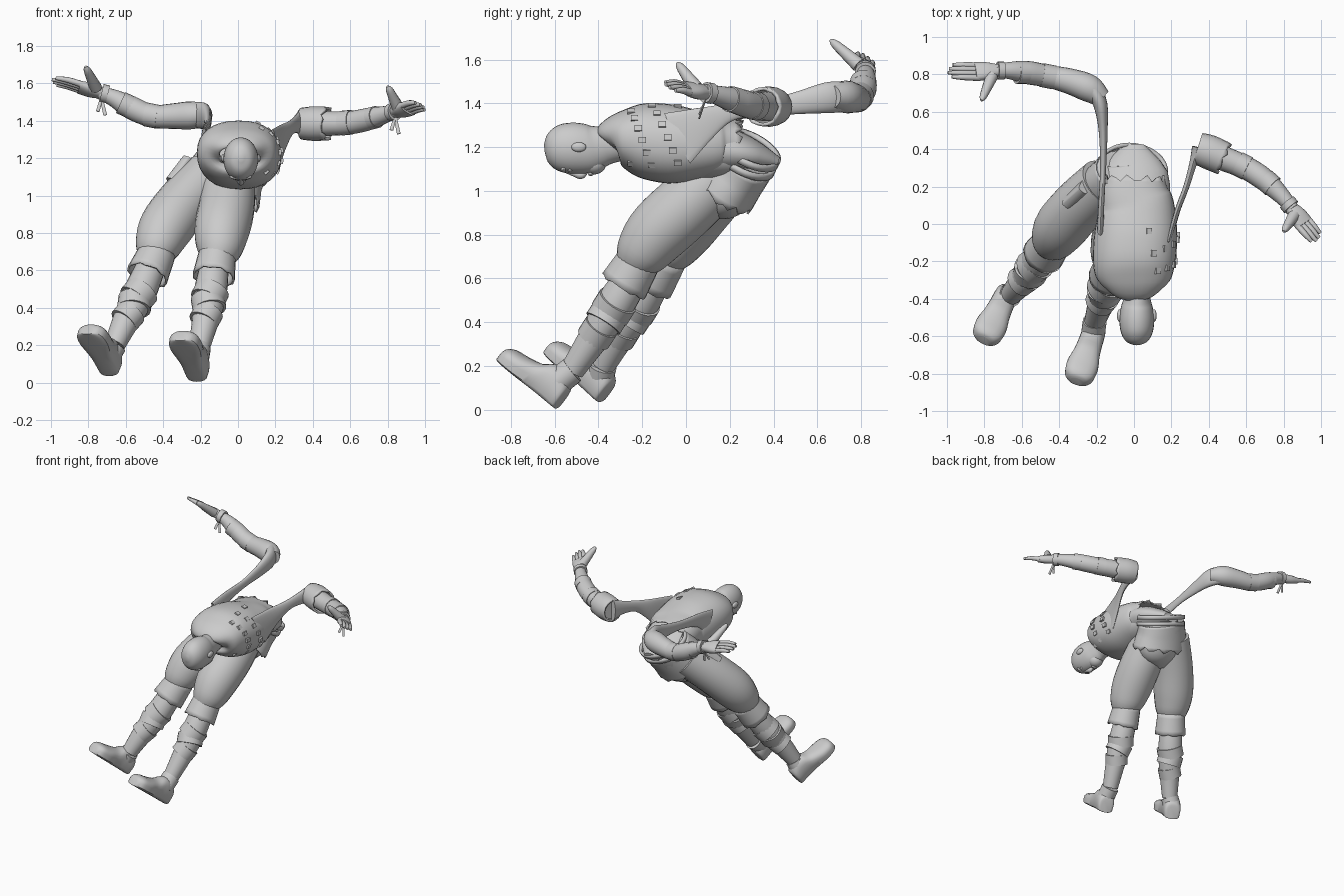
import bpy, bmesh, math
from mathutils import Vector, Matrix

if "Cube" in bpy.data.objects:
    bpy.data.objects.remove(bpy.data.objects["Cube"], do_unlink=True)

grey = bpy.data.materials.new("plain grey")
grey.use_nodes = True
grey.diffuse_color = (0.6, 0.6, 0.6, 1)
grey.node_tree.nodes["Principled BSDF"].inputs["Base Color"].default_value = grey.diffuse_color

UP, BACK, SIDE = Vector((0, 0, 1)), Vector((0, 1, 0)), Vector((1, 0, 0))


def finish(name, bm, thickness=0.0, angle=40):
    """Turn a bmesh into a shaded, coloured object."""
    bmesh.ops.recalc_face_normals(bm, faces=bm.faces)
    mesh = bpy.data.meshes.new(name)
    bm.to_mesh(mesh)
    bm.free()
    mesh.materials.append(grey)
    obj = bpy.data.objects.new(name, mesh)
    bpy.context.collection.objects.link(obj)
    if thickness:
        solid = obj.modifiers.new("cloth thickness", 'SOLIDIFY')
        solid.thickness = thickness
    bpy.ops.object.select_all(action='DESELECT')
    obj.select_set(True)
    bpy.context.view_layer.objects.active = obj
    bpy.ops.object.shade_smooth_by_angle(angle=math.radians(angle))
    return obj


def smooth_rows(rows, steps):
    """Catmull-Rom interpolation of section rows."""
    rows = [Vector(r) for r in rows]
    out = []
    for i in range(len(rows) - 1):
        a, b, c, d = (rows[max(0, min(len(rows) - 1, i + k))] for k in (-1, 0, 1, 2))
        for s in range(steps):
            t = s / steps
            out.append(b + (c - a) * (t / 2) + (a * 2 - b * 5 + c * 4 - d) * (t * t / 2)
                       + (b * 3 - a - c * 3 + d) * (t ** 3 / 2))
    return out + [rows[-1]]


def loft(name, rows, up=UP, sides=20, steps=4, power=1.0, under=None, axis=None, caps=True, thickness=0.0, jag=0.0):
    """Skin elliptical sections (x, y, z, half width, half depth) along a path."""
    rows = smooth_rows(rows, steps)
    centres = [Vector(r[:3]) for r in rows]
    bm, rings = bmesh.new(), []
    for i, row in enumerate(rows):
        along = axis or (centres[min(i + 1, len(rows) - 1)] - centres[max(i - 1, 0)]).normalized()
        u = along.cross(up).normalized()
        v = u.cross(along)
        ring = []
        for k in range(sides):
            a = math.tau * k / sides
            c, s = math.cos(a), math.sin(a)
            p = u * math.copysign(abs(c) ** power, c) * row[3]
            p += v * math.copysign(abs(s) ** (under if under and s < 0 else power), s) * row[4]
            if jag and i == len(rows) - 1:
                p += along * jag * math.sin(k * 2.3)
            ring.append(bm.verts.new(centres[i] + p))
        rings.append(ring)
    for lower, upper in zip(rings, rings[1:]):
        for k in range(sides):
            n = (k + 1) % sides
            bm.faces.new((lower[k], lower[n], upper[n], upper[k]))
    if caps:
        bm.faces.new(rings[0])
        bm.faces.new(rings[-1])
    return finish(name, bm, thickness)


def tube(name, points, up=UP, **options):
    """Round loft from (x, y, z, radius) points."""
    return loft(name, [(*p, p[-1]) for p in points], up, **options)


def ball(name, centre, size):
    bm = bmesh.new()
    bmesh.ops.create_uvsphere(bm, u_segments=20, v_segments=12, radius=1)
    bmesh.ops.transform(bm, matrix=Matrix.LocRotScale(Vector(centre), None, Vector(size)), verts=bm.verts)
    return finish(name, bm)


def band(name, centre, axis, radius, width, up=UP):
    """Short strap around a limb."""
    centre, half = Vector(centre), Vector(axis).normalized() * width / 2
    return tube(name, [(*(centre - half), radius), (*(centre + half), radius)], up, steps=1)


def leg(side, thigh, cuff, calf, heel, toe):
    tube(side + "_trouser_leg", thigh, BACK, sides=24)
    tube(side + "_trouser_cuff", cuff, BACK, caps=False, thickness=0.012, jag=0.006)
    tube(side + "_calf", calf, BACK)
    # crossed cloth wraps on the shin
    path = smooth_rows(calf, 6)
    for n, i in enumerate((6, 8, 11)):
        axis = (path[i + 1] - path[i - 1]).to_3d().normalized()
        tilt = SIDE * (0.3 if n % 2 else -0.3)
        band(f"{side}_shin_wrap_{n}", path[i][:3], axis + tilt, path[i][3] + 0.006, 0.075, BACK)
    # shoe with a flat sole
    heel, toe = Vector(heel), Vector(toe)
    forward = (toe - heel).normalized()
    normal = forward.cross(UP).cross(forward).normalized()
    rows = []
    for t, width, height in ((0, .035, .09), (.03, .058, .125), (.2, .064, .165), (.35, .066, .16), (.5, .072, .12),
                             (.7, .085, .1), (.88, .08, .09), (.97, .058, .075), (1, .035, .055)):
        rows.append((*(heel.lerp(toe, t) + normal * height / 2), width, height / 2))
    loft(side + "_shoe", rows, normal, power=0.85, under=0.3, axis=forward)
    tube(side + "_shoe_collar", [(*calf[-1][:3], .064), (*(heel.lerp(toe, .2) + normal * .09), .064)], BACK, steps=1)


def hand(side, wrist, knuckle, tip, thumb_root, thumb_tip):
    wrist, knuckle, tip, root, end = (Vector(p) for p in (wrist, knuckle, tip, thumb_root, thumb_tip))
    # the thumb edge of the palm is turned upward
    reach = (tip - wrist).normalized()
    across = reach.cross(UP).normalized()
    across = (across * math.copysign(1, across.dot(end - root)) + UP * 0.55).normalized()
    palm_normal = reach.cross(across)
    loft(side + "_palm", [(*wrist, .034, .03), (*wrist.lerp(knuckle, .5), .05, .032), (*knuckle, .054, .024)],
         palm_normal, power=0.8)
    for n, length in enumerate((.82, .96, 1, .86)):
        offset = across * (n - 1.5) * 0.025
        start, stop = knuckle + offset - (tip - knuckle) * 0.15, knuckle.lerp(tip, length) + offset
        bend = start.lerp(stop, 0.55) + UP * 0.006
        tube(f"{side}_finger_{n}", [(*start, .017), (*bend, .0155), (*stop, .009)], palm_normal, sides=10)
    tube(side + "_thumb", [(*root, .034), (*root.lerp(end, .5), .026), (*root.lerp(end, .85), .019), (*end, .007)],
         BACK + SIDE * 0.3, sides=12)
    # wrist strap with loose ends
    band(side + "_wrist_strap", wrist - reach * 0.018, reach, 0.048, 0.035)
    for n in (-1, 1):
        loose = wrist + Vector((0.02 * n, -0.03, -0.11 - 0.01 * n))
        loft(f"{side}_strap_end_{n + 1}", [(*(wrist - UP * 0.03), .008, .004), (*loose, .01, .004)], BACK, sides=8, steps=1)


# legs
leg("left",
    [(-.05, .2, 1.12, .14), (-.06, .02, .95, .15), (-.085, -.12, .82, .148), (-.1, -.2, .72, .125), (-.115, -.24, .66, .09)],
    [(-.11, -.21, .69, .1), (-.13, -.285, .565, .114)],
    [(-.13, -.25, .6, .08), (-.15, -.33, .47, .088), (-.175, -.42, .33, .072), (-.21, -.52, .18, .056)],
    (-.22, -.595, .005), (-.31, -.86, .225))
leg("right",
    [(-.16, .22, 1.1, .14), (-.29, .1, .96, .145), (-.385, -.01, .83, .145), (-.43, -.08, .73, .122), (-.45, -.11, .67, .09)],
    [(-.43, -.09, .7, .1), (-.485, -.165, .575, .114)],
    [(-.47, -.14, .61, .08), (-.53, -.22, .47, .088), (-.6, -.31, .33, .072), (-.66, -.38, .2, .056)],
    (-.69, -.395, .035), (-.81, -.64, .26))

# hips, belt and split skirt
loft("trouser_seat", [(-.03, .285, 1.17, .185, .14), (-.07, .23, 1.09, .195, .145), (-.12, .15, .99, .18, .13),
                      (-.16, .09, .92, .07, .06)], BACK, sides=24)
for n in range(2):
    x, y, z = -.035 + .02 * n, .265 + .02 * n, 1.135 + .04 * n
    loft(f"belt_{n}", [(x, y, z, .2, .15), (x + .01, y + .012, z + .026, .2, .15)], BACK, sides=28, steps=1,
         caps=False, thickness=0.018)
loft("tunic_skirt", [(-.03, .275, 1.16, .195, .145), (-.07, .225, 1.09, .21, .152), (-.1, .17, 1.01, .226, .16)],
     BACK, sides=32, caps=False, thickness=0.01, jag=0.018)
loft("right_hip_pouch", [(-.25, .22, 1.17, .07, .03), (-.33, .15, 1.04, .09, .035)], Vector((1, -.6, 0)), steps=1, power=.5)

# torso bent forward, with the tunic open over the waist
TORSO = [(0, -.352, 1.215, .1, .075), (0, -.335, 1.23, .155, .1), (0, -.29, 1.237, .2, .13), (0, -.2, 1.232, .22, .17),
         (.01, -.06, 1.213, .222, .18), (.015, .07, 1.21, .205, .155), (0, .16, 1.215, .19, .13), (0, .25, 1.22, .165, .105)]
loft("tunic_body", TORSO, sides=32, power=0.88, caps=False, thickness=0.012, jag=0.02)
loft("belly", [(.01, -.15, 1.19, .16, .11), (.01, .05, 1.16, .175, .11), (-.02, .2, 1.15, .175, .1),
               (-.03, .32, 1.16, .15, .08)], sides=24)
# back hem of the tunic
loft("back_hem", [(0, .1, 1.2, .19, .13), (0, .28, 1.165, .18, .085), (0, .42, 1.125, .06, .03)], sides=24, steps=3)

# small studs scattered over the left side of the tunic
rows = smooth_rows(TORSO, 6)
for n in range(14):
    row = rows[15 + (n * 5) % 11]
    a = math.radians(-45 + n * 9)
    out = Vector((math.cos(a), 0, math.sin(a)))
    spot = Vector(row[:3]) + Vector((out.x * row[3], 0, out.z * row[4])) * 1.02
    bm = bmesh.new()
    bmesh.ops.create_cube(bm, size=1)
    turn = out.to_track_quat('Z', 'Y')
    bmesh.ops.transform(bm, matrix=Matrix.LocRotScale(spot, turn, Vector((.034, .028, .018))), verts=bm.verts)
    finish(f"tunic_stud_{n}", bm)

# head, face turned to the ground
loft("head", [(.015, -.648, 1.2, .012, .015), (.015, -.63, 1.2, .055, .067), (.015, -.585, 1.198, .083, .104),
              (.015, -.52, 1.195, .093, .117), (.015, -.45, 1.192, .086, .112), (.015, -.4, 1.2, .072, .098),
              (.01, -.36, 1.21, .07, .088), (.005, -.29, 1.225, .075, .085)], sides=28)
ball("jaw", (.015, -.42, 1.125), (.055, .055, .05))
tube("nose", [(.015, -.545, 1.09, .01), (.015, -.51, 1.08, .015), (.015, -.48, 1.072, .018), (.015, -.46, 1.085, .012)],
     SIDE, sides=12)
ball("lips", (.015, -.435, 1.08), (.026, .014, .012))
ball("brow", (.015, -.56, 1.1), (.06, .016, .016))
for side, s in (("left", 1), ("right", -1)):
    ball(side + "_eye", (.015 + s * .036, -.53, 1.097), (.016, .012, .01))
    ball(side + "_ear", (.015 + s * .092, -.49, 1.2), (.014, .034, .022))

# right arm, pulled far back by a thin sleeve
loft("right_stretched_sleeve", [(-.18, -.02, 1.28, .018, .09), (-.175, .1, 1.335, .016, .05), (-.165, .3, 1.37, .016, .033),
                                (-.165, .5, 1.4, .024, .05), (-.18, .64, 1.425, .038, .07), (-.22, .72, 1.43, .045, .07)])
tube("right_arm", [(-.17, .67, 1.43, .05), (-.24, .725, 1.43, .074), (-.35, .765, 1.425, .068), (-.46, .79, 1.425, .06),
                   (-.57, .81, 1.47, .062), (-.66, .82, 1.52, .047), (-.74, .82, 1.55, .034)])
band("right_elbow_wrap", (-.46, .79, 1.428), (1, -.2, -.2), .064, .07)
band("right_forearm_wrap", (-.6, .81, 1.485), (1, 0, -.45), .061, .06)
hand("right", (-.73, .82, 1.55), (-.85, .815, 1.58), (-.995, .82, 1.615), (-.76, .79, 1.575), (-.815, .66, 1.69))

# left arm with a loose short sleeve
loft("left_stretched_sleeve", [(.2, -.04, 1.24, .015, .13), (.235, .08, 1.305, .015, .08), (.28, .2, 1.36, .016, .042),
                               (.315, .32, 1.385, .02, .05), (.34, .41, 1.39, .03, .08)])
tube("left_sleeve_cuff", [(.34, .405, 1.385, .085), (.4, .385, 1.385, .092), (.48, .35, 1.385, .09)],
     caps=False, thickness=0.015, jag=0.01)
tube("left_arm", [(.35, .4, 1.39, .07), (.48, .35, 1.386, .066), (.6, .3, 1.39, .062), (.7, .235, 1.41, .06),
                  (.79, .15, 1.435, .045), (.85, .08, 1.455, .034)])
band("left_elbow_wrap", (.58, .31, 1.39), (1, -.5, .1), .066, .06)
band("left_forearm_wrap", (.72, .22, 1.415), (1, -.9, .25), .06, .06)
hand("left", (.84, .09, 1.45), (.91, 0, 1.465), (.985, -.085, 1.48), (.855, .045, 1.47), (.8, -.04, 1.585))
